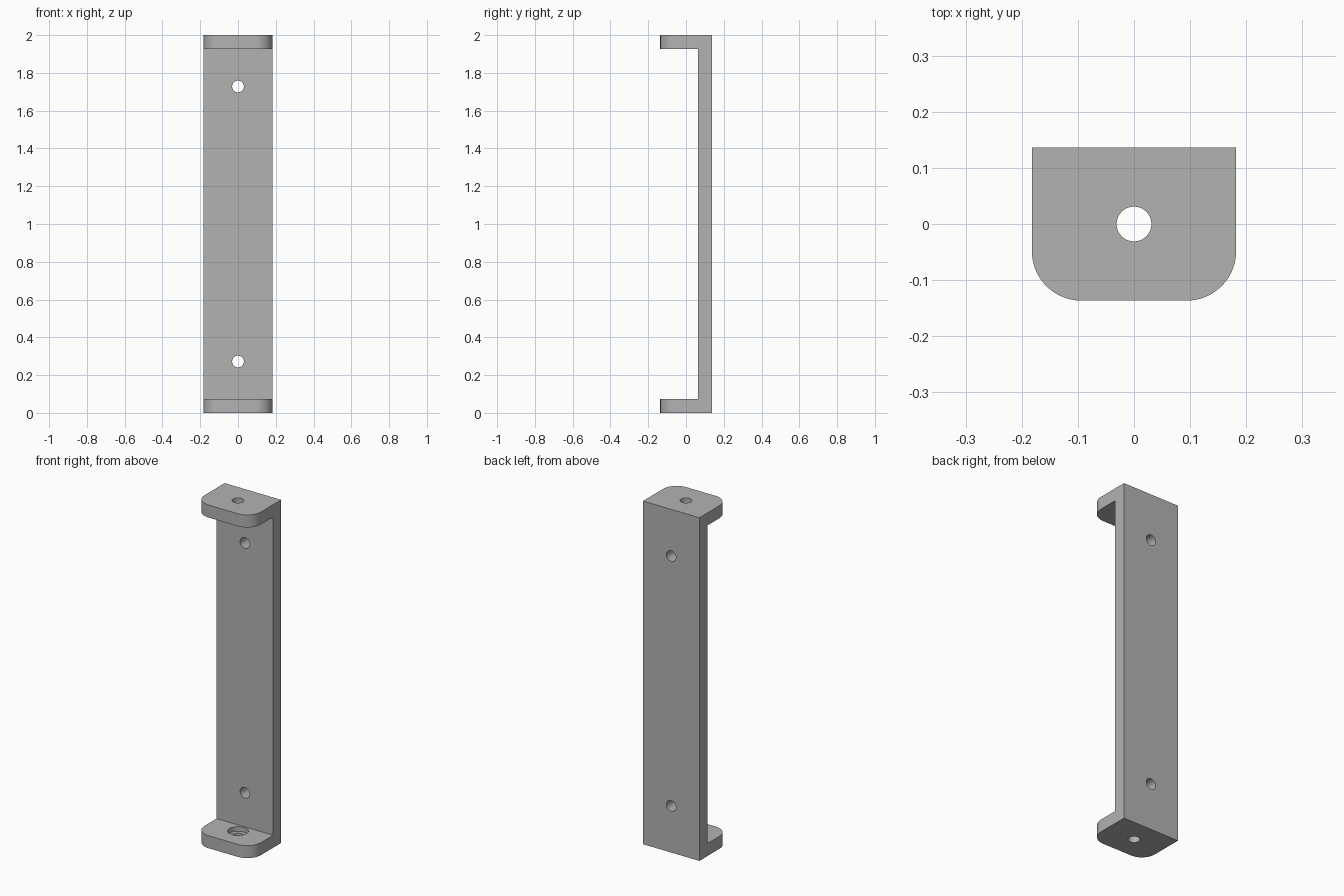
import bpy, bmesh, math

cube = bpy.data.objects.get("Cube")
if cube:
    bpy.data.objects.remove(cube, do_unlink=True)

W, D, H, T = 0.182, 0.1365, 2.0, 0.073    # half width, half depth, height, wall
CORNER, HOLE_R, BORE_R, BORE_DEPTH = 0.088, 0.031, 0.055, 0.027

gray = bpy.data.materials.new("light gray")
gray.use_nodes = True
color = (0.45, 0.45, 0.45, 1)
gray.diffuse_color = color
gray.node_tree.nodes["Principled BSDF"].inputs["Base Color"].default_value = color

# C-shaped side profile (y, z), extruded across the width
profile = [(-D, 0), (D, 0), (D, H), (-D, H),
           (-D, H - T), (D - T, H - T), (D - T, T), (-D, T)]
bm = bmesh.new()
face = bm.faces.new([bm.verts.new((-W, y, z)) for y, z in profile])
ext = bmesh.ops.extrude_face_region(bm, geom=[face])
bmesh.ops.translate(bm, vec=(2 * W, 0, 0),
                    verts=[v for v in ext["geom"] if isinstance(v, bmesh.types.BMVert)])

# Round the free corners of both flanges
corners = [e for e in bm.edges
           if all(v.co.y < -D + 0.001 for v in e.verts)
           and abs(e.verts[0].co.x - e.verts[1].co.x) < 0.001]
bmesh.ops.bevel(bm, geom=corners, offset=CORNER, offset_type='OFFSET',
                segments=14, profile=0.5, affect='EDGES')
bmesh.ops.recalc_face_normals(bm, faces=bm.faces)
mesh = bpy.data.meshes.new("bracket")
bm.to_mesh(mesh)
bm.free()
bracket = bpy.data.objects.new("bracket", mesh)
bpy.context.collection.objects.link(bracket)
mesh.materials.append(gray)


def drill(name, location, radius, depth, rotation=(0, 0, 0)):
    """Cut a round hole into the bracket."""
    bpy.ops.mesh.primitive_cylinder_add(vertices=48, radius=radius, depth=depth,
                                        location=location, rotation=rotation)
    cutter = bpy.context.object
    cutter.name = name
    cutter.data.materials.append(gray)
    mod = bracket.modifiers.new(name, 'BOOLEAN')
    mod.operation, mod.solver, mod.object = 'DIFFERENCE', 'EXACT', cutter
    bpy.context.view_layer.objects.active = bracket
    bpy.ops.object.modifier_apply(modifier=name)
    bpy.data.objects.remove(cutter, do_unlink=True)


# Mounting holes in the back plate, pivot holes with inner counterbores in the flanges
for side, sign in (("lower", -1), ("upper", 1)):
    mid = H / 2
    drill(side + "_mounting_hole", (0, D - T / 2, mid + sign * 0.728),
          HOLE_R, T * 3, (math.pi / 2, 0, 0))
    drill(side + "_flange_hole", (0, 0, mid + sign * (mid - T / 2)), HOLE_R, T * 3)
    drill(side + "_counterbore", (0, 0, mid + sign * (mid - T)), BORE_R, 2 * BORE_DEPTH)

# Smooth curved walls, sharp edges elsewhere
bpy.ops.object.select_all(action='DESELECT')
bracket.select_set(True)
bpy.context.view_layer.objects.active = bracket
bpy.ops.object.shade_smooth_by_angle(angle=math.radians(30))
